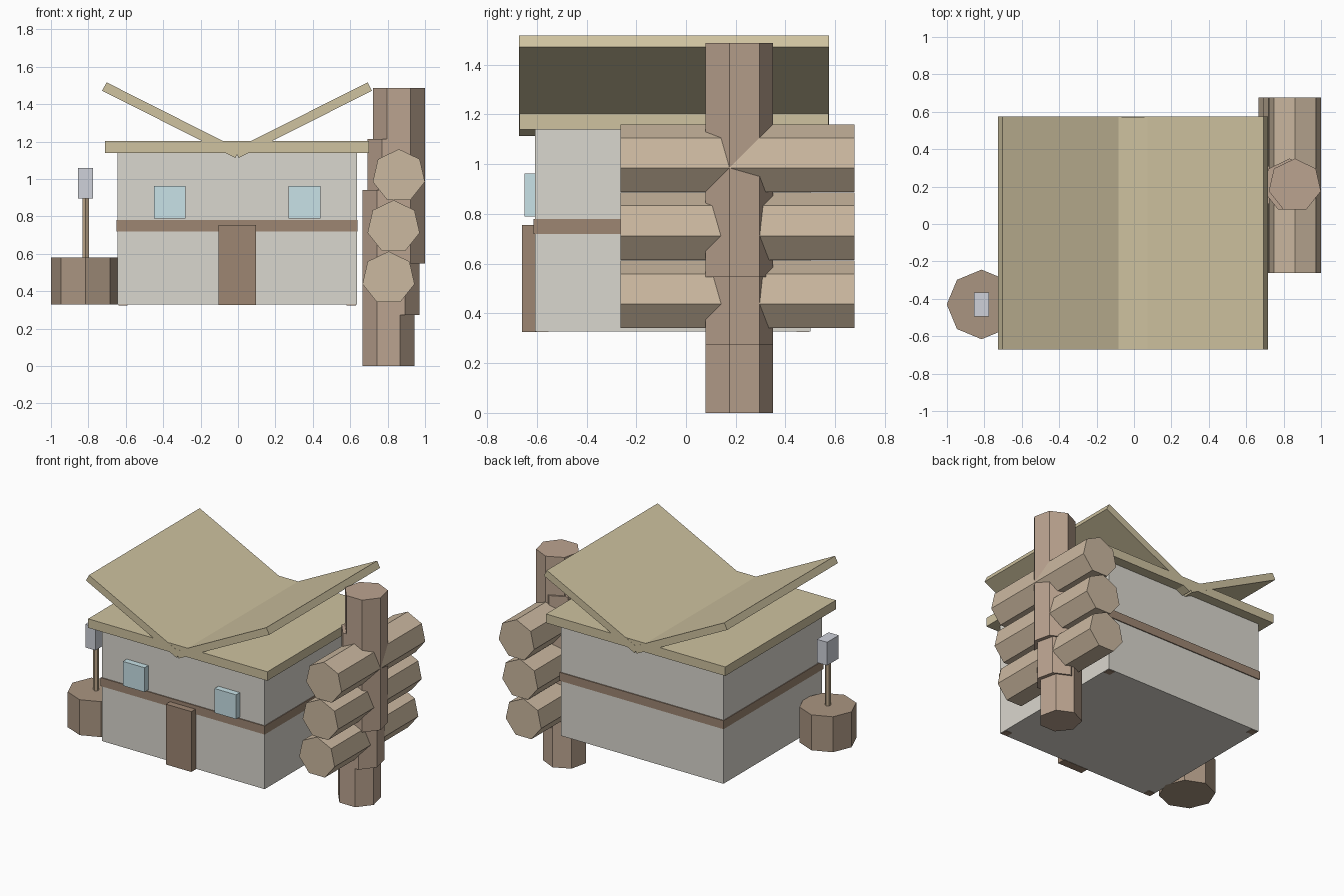
import bpy, bmesh, math
from mathutils import Matrix

if "Cube" in bpy.data.objects:
    bpy.data.objects.remove(bpy.data.objects["Cube"])


def material(name, rgb):
    m = bpy.data.materials.new(name)
    m.diffuse_color = (*rgb, 1)
    m.use_nodes = True
    m.node_tree.nodes["Principled BSDF"].inputs["Base Color"].default_value = m.diffuse_color
    return m


PLASTER = material("plaster", (0.70, 0.68, 0.62))
THATCH = material("thatch", (0.62, 0.54, 0.35))
DARK_WOOD = material("dark_wood", (0.34, 0.24, 0.17))
STUMP_WOOD = material("stump_wood", (0.40, 0.30, 0.22))
BARK = material("bark", (0.50, 0.37, 0.28))
LOG_WOOD = material("log_wood", (0.60, 0.48, 0.35))
HANDLE_WOOD = material("handle_wood", (0.50, 0.38, 0.25))
GLASS = material("glass", (0.58, 0.76, 0.80))
STEEL = material("steel", (0.62, 0.64, 0.70))


def finish(name, bm, mat):
    bmesh.ops.recalc_face_normals(bm, faces=bm.faces)
    me = bpy.data.meshes.new(name)
    bm.to_mesh(me)
    bm.free()
    me.materials.append(mat)
    ob = bpy.data.objects.new(name, me)
    bpy.context.collection.objects.link(ob)
    return ob


def box(name, xs, ys, zs, mat):
    bm = bmesh.new()
    size = [b - a for a, b in (xs, ys, zs)]
    mid = [(a + b) / 2 for a, b in (xs, ys, zs)]
    bmesh.ops.create_cube(bm, size=1, matrix=Matrix.Translation(mid) @ Matrix.Diagonal((*size, 1)))
    return finish(name, bm, mat)


def prism(name, outline, direction, mat):
    """Extrude a flat outline of 3D points along a vector."""
    bm = bmesh.new()
    face = bm.faces.new([bm.verts.new(p) for p in outline])
    geom = bmesh.ops.extrude_face_region(bm, geom=[face], use_keep_orig=True)["geom"]
    bmesh.ops.translate(bm, vec=direction, verts=[v for v in geom if isinstance(v, bmesh.types.BMVert)])
    return finish(name, bm, mat)


def ring(sides, radius):
    """Regular polygon with its first corner pointing up."""
    return [(radius * math.sin(2 * math.pi * i / sides), radius * math.cos(2 * math.pi * i / sides))
            for i in range(sides)]


CX = -0.005  # centre line of the house

# House body, belt beam and corner posts
box("house_walls", (CX - 0.64, CX + 0.64), (-0.607, 0.50), (0.328, 1.14), PLASTER)
box("belt_beam", (CX - 0.645, CX + 0.645), (-0.614, 0.507), (0.72, 0.78), DARK_WOOD)
for i, x in enumerate((CX - 0.61, CX + 0.61)):
    for j, y in enumerate((-0.577, 0.47)):
        box(f"corner_post_{i}{j}", (x - 0.025, x + 0.025), (y - 0.025, y + 0.025), (0.325, 1.0), DARK_WOOD)

# Door and windows
box("door", (-0.105, 0.095), (-0.66, -0.60), (0.326, 0.755), DARK_WOOD)
for side, x in (("left", -0.365), ("right", 0.355)):
    box(f"window_{side}", (x - 0.085, x + 0.085), (-0.65, -0.60), (0.79, 0.963), GLASS)

# Flat roof slab and two raised roof panels meeting in a valley
box("roof_slab", (CX - 0.705, CX + 0.705), (-0.67, 0.573), (1.14, 1.204), THATCH)
panel = [(0.698, 1.517), (0.721, 1.472), (0.009, 1.113), (-0.014, 1.158)]
for side, s in (("left", -1), ("right", 1)):
    prism(f"roof_panel_{side}", [(CX + s * x, -0.671, z) for x, z in panel], (0, 1.245, 0), THATCH)

# Stacked log crosses: one upright and one lying log at each level
LY, LENGTH = 0.207, 0.94
for i, (x, z) in enumerate(((0.805, 0.47), (0.832, 0.744), (0.86, 1.017))):
    prism(f"upright_log_{i}", [(x + a, LY + b, z - LENGTH / 2) for a, b in ring(7, 0.143)],
          (0, 0, LENGTH), BARK)
    prism(f"lying_log_{i}", [(x + a, LY - LENGTH / 2, z + b) for a, b in ring(7, 0.143)],
          (0, LENGTH, 0), LOG_WOOD)

# Chopping stump with axe
SX, SY = -0.815, -0.43
prism("stump", [(SX + a, SY + b, 0.328) for a, b in ring(8, 0.186)], (0, 0, 0.252), STUMP_WOOD)
prism("axe_handle", [(SX + a, SY + b, 0.55) for a, b in ring(6, 0.02)], (0, 0, 0.36), HANDLE_WOOD)
box("axe_head", (SX - 0.04, SX + 0.04), (SY - 0.065, SY + 0.065), (0.895, 1.06), STEEL)
